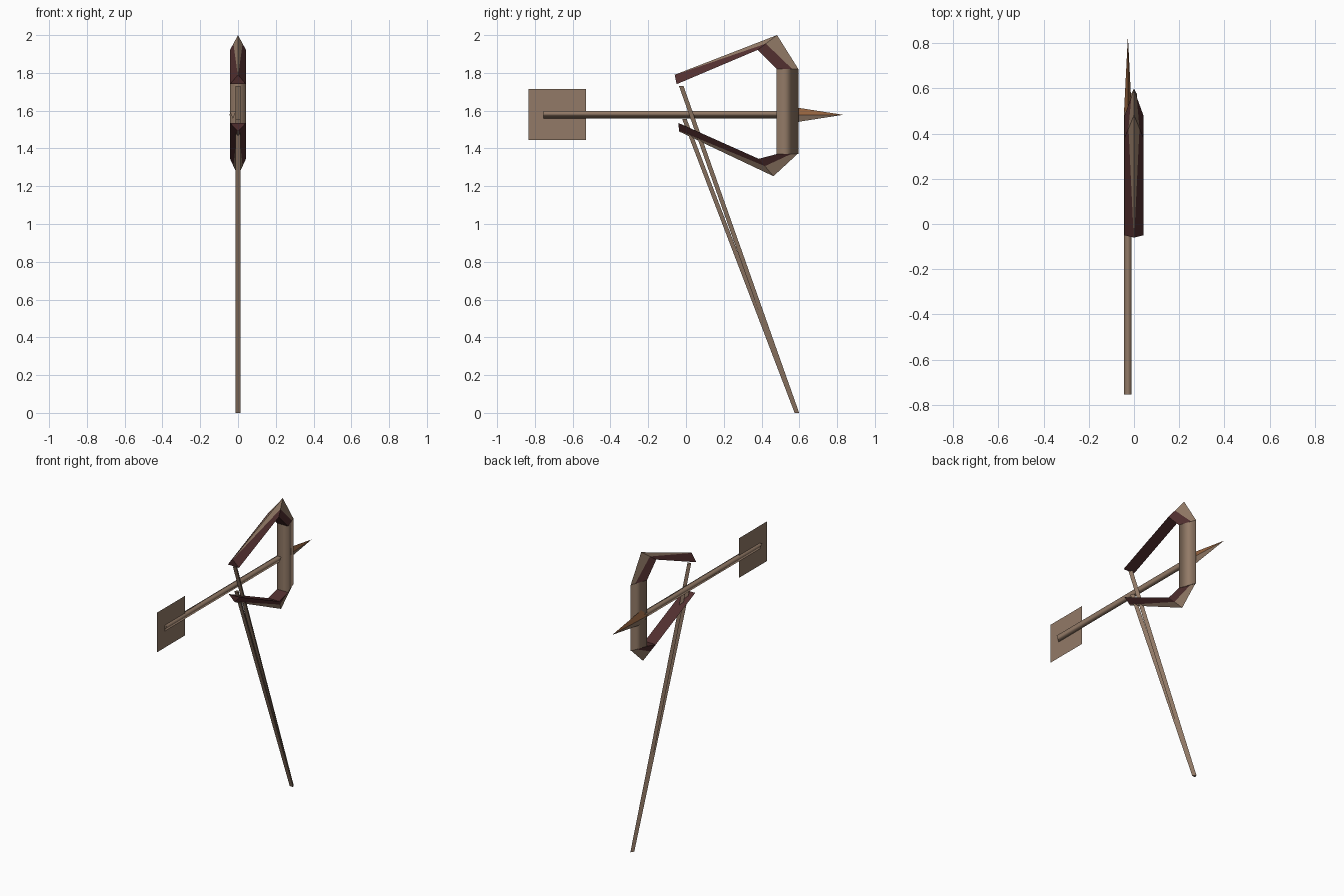
import bpy
from mathutils import Vector

if "Cube" in bpy.data.objects:
    bpy.data.objects.remove(bpy.data.objects["Cube"])


def material(name, r, g, b):
    m = bpy.data.materials.new(name)
    m.diffuse_color = (r, g, b, 1)
    m.use_nodes = True
    m.node_tree.nodes["Principled BSDF"].inputs["Base Color"].default_value = m.diffuse_color
    return m


WOOD = material("brown_wood", 0.29, 0.195, 0.135)
MAROON = material("maroon_wrap", 0.085, 0.029, 0.029)
COPPER = material("copper_tip", 0.30, 0.125, 0.05)


def make(name, verts, faces, mats, indices=None, smooth=()):
    me = bpy.data.meshes.new(name)
    me.from_pydata([tuple(v) for v in verts], [], faces)
    for m in mats:
        me.materials.append(m)
    for i, p in enumerate(me.polygons):
        p.material_index = indices[i] if indices else 0
        p.use_smooth = i in smooth
    ob = bpy.data.objects.new(name, me)
    bpy.context.collection.objects.link(ob)
    # consistent outward normals on closed parts
    import bmesh
    bm = bmesh.new()
    bm.from_mesh(me)
    bmesh.ops.recalc_face_normals(bm, faces=bm.faces)
    bm.to_mesh(me)
    bm.free()
    return ob


def prism(name, start, end, offsets_a, offsets_b=None, caps=True, smooth=False):
    """Three-sided bar between two points with given corner offsets."""
    offsets_b = offsets_b or offsets_a
    verts = [Vector(start) + Vector(o) for o in offsets_a]
    verts += [Vector(end) + Vector(o) for o in offsets_b]
    faces = [(i, (i + 1) % 3, 3 + (i + 1) % 3, 3 + i) for i in range(3)]
    if caps:
        faces += [(2, 1, 0), (3, 4, 5)]
    return make(name, verts, faces, [WOOD], smooth=range(3) if smooth else ())


HALF = 0.042   # half width of the bow


def limb(name, stations):
    """Triangular bow limb; each station is inner (y, z), outer (y, z), wrap fraction."""
    verts, faces, idx = [], [], []
    for (iy, iz), (oy, oz), t in stations:
        inner_l, inner_r = Vector((-HALF, iy, iz)), Vector((HALF, iy, iz))
        ridge = Vector((0, oy, oz))
        verts += [inner_l, inner_r, inner_r.lerp(ridge, t), ridge, inner_l.lerp(ridge, t)]
    for s in range(len(stations) - 1):
        a, b = s * 5, s * 5 + 5
        for k in range(5):
            n = (k + 1) % 5
            faces.append((a + k, a + n, b + n, b + k))
            idx.append(0 if k in (2, 3) else 1)   # bare wood along the ridge
    last = len(verts) - 5
    faces += [(4, 3, 2, 1, 0), tuple(range(last, last + 5))]
    idx += [1, 1]
    make(name, verts, faces, [WOOD, MAROON], idx)


# Bow limbs
limb("upper_limb", [((-0.05, 1.74), (-0.06, 1.79), 0.97),
                    ((0.38, 1.922), (0.482, 2.0), 0.42),
                    ((0.48, 1.82), (0.595, 1.82), 0.72)])
limb("lower_limb", [((-0.04, 1.535), (-0.037, 1.49), 0.9),
                    ((0.385, 1.345), (0.463, 1.253), 0.42),
                    ((0.48, 1.37), (0.595, 1.375), 0.72)])

# Bow grip
prism("grip", (0, 0.48, 1.37), (0, 0.48, 1.82),
      [(-HALF, 0, 0), (HALF, 0, 0), (0, 0.115, 0)], smooth=True)

# Bow string halves, meeting at the foot
STRING = [(-0.013, -0.008, 0), (0.013, -0.008, 0), (0, 0.016, 0)]
prism("upper_string", (0, -0.029, 1.73), (0, 0.583, 0), STRING)
prism("lower_string", (0, -0.012, 1.555), (0, 0.583, 0), STRING)

# Arrow shaft
AX, AZ = -0.027, 1.578
prism("arrow_shaft", (AX, -0.755, AZ), (AX, 0.5, AZ),
      [(-0.017, 0, 0.019), (0.017, 0, 0.019), (0, 0, -0.02)], smooth=True)

# Arrow head: flattened four-sided point with copper upper faces
make("arrow_head",
     [(AX, 0.48, AZ + 0.055), (AX + 0.018, 0.48, AZ), (AX, 0.48, AZ - 0.055),
      (AX - 0.018, 0.48, AZ), (AX, 0.832, AZ)],
     [(0, 1, 4), (1, 2, 4), (2, 3, 4), (3, 0, 4), (3, 2, 1, 0)],
     [WOOD, COPPER], [1, 0, 0, 1, 0])

# Flat fletching
make("fletching",
     [(AX, -0.834, 1.445), (AX, -0.53, 1.445), (AX, -0.53, 1.715), (AX, -0.834, 1.715)],
     [(0, 1, 2, 3)], [WOOD])
